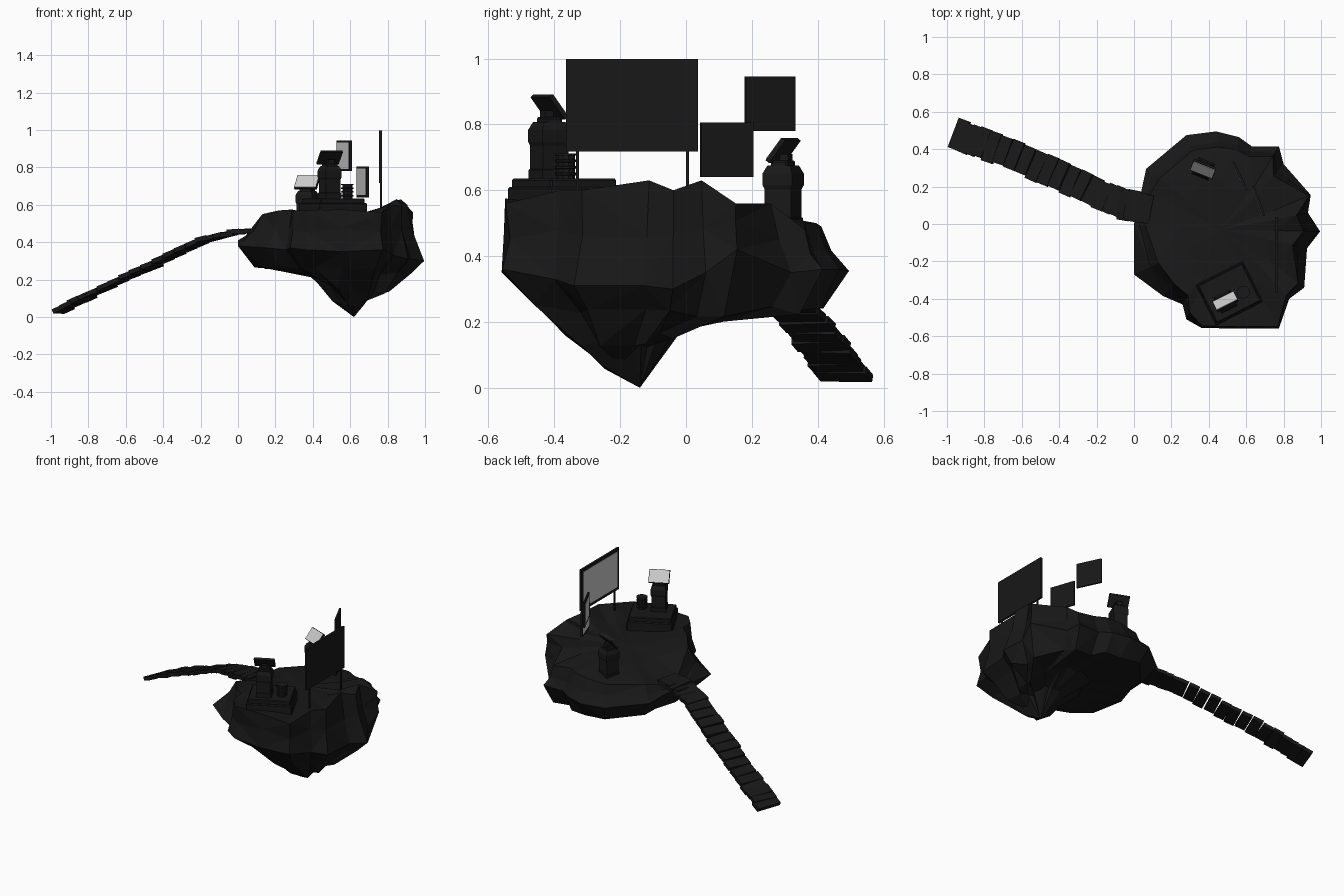
import bpy, bmesh, math, random
from mathutils import Vector, Matrix

if "Cube" in bpy.data.objects:
    bpy.data.objects.remove(bpy.data.objects["Cube"])

random.seed(4)
dark = bpy.data.materials.new("dark_stone")
dark.diffuse_color = (0.009, 0.009, 0.009, 1)
dark.use_nodes = True
dark.node_tree.nodes["Principled BSDF"].inputs["Base Color"].default_value = dark.diffuse_color


def finish(name, bm, mat=dark):
    bmesh.ops.recalc_face_normals(bm, faces=bm.faces)
    me = bpy.data.meshes.new(name)
    bm.to_mesh(me)
    bm.free()
    ob = bpy.data.objects.new(name, me)
    bpy.context.collection.objects.link(ob)
    if mat:
        me.materials.append(mat)
    return ob


def box(name, size, loc, rot=(0, 0, 0), mat=dark, bevel=0):
    bm = bmesh.new()
    bmesh.ops.create_cube(bm, size=1)
    bmesh.ops.scale(bm, vec=size, verts=bm.verts)
    if bevel:
        bmesh.ops.bevel(bm, geom=bm.edges[:], offset=bevel, segments=1, affect='EDGES')
    ob = finish(name, bm, mat)
    ob.location, ob.rotation_euler = loc, rot
    return ob


def loft(bm, rings):
    """Skin a stack of equal-length rings, with single points as end caps."""
    vs = [[bm.verts.new(p) for p in r] for r in rings]
    for a, b in zip(vs, vs[1:]):
        n = max(len(a), len(b))
        for i in range(n):
            j = (i + 1) % n
            if len(a) == 1:
                bm.faces.new((a[0], b[i], b[j]))
            elif len(b) == 1:
                bm.faces.new((a[i], a[j], b[0]))
            else:
                bm.faces.new((a[i], a[j], b[j], b[i]))


def turned(name, profile, sides, loc, yaw=0):
    rings = [[(0, 0, profile[0][1])]]
    for r, z in profile:
        rings.append([(r * math.cos(t), r * math.sin(t), z) for t in
                      (math.tau * (k + .5) / sides for k in range(sides))])
    rings.append([(0, 0, profile[-1][1])])
    bm = bmesh.new()
    loft(bm, rings)
    bmesh.ops.dissolve_limit(bm, angle_limit=.01, verts=bm.verts, edges=bm.edges)
    ob = finish(name, bm)
    ob.location, ob.rotation_euler = loc, (0, 0, yaw)
    return ob


# floating rock: outline x, y, height at widest, rim height, rim inset
outline = [
    (.00, -.27, .38, .55, .74), (.155, -.385, .37, .57, .82), (.26, -.43, .36, .575, .88),
    (.28, -.51, .37, .57, .92), (.36, -.555, .36, .57, .98), (.56, -.56, .35, .575, .98),
    (.775, -.558, .36, .56, .98), (.83, -.40, .33, .60, .95), (.91, -.34, .31, .60, .92),
    (.925, -.13, .31, .63, .82), (.995, -.04, .30, .60, .82), (.93, .06, .35, .63, .86),
    (.945, .155, .42, .56, .98), (.80, .32, .35, .56, .82), (.775, .415, .36, .48, .88),
    (.63, .415, .36, .50, .88), (.56, .465, .36, .50, .86), (.44, .495, .355, .49, .84),
    (.28, .475, .36, .48, .84), (.065, .295, .38, .47, .84), (.04, .18, .40, .45, .90),
    (.00, .0, .41, .46, .88)]
centre, tip = Vector((.5, -.03)), Vector((.62, -.14))


def jit(a):
    return random.uniform(-a, a)


def under(scale, to_tip, z0, zc, zs, tilt, wob):
    ring = []
    for x, y, *_ in outline:
        d = Vector((x, y)) - centre
        u = d.normalized()
        p = centre.lerp(tip, to_tip) + d * (scale + tilt * u.y + jit(wob))
        ring.append((p.x, p.y, z0 + zc * u.x + zs * u.y + jit(wob * .35)))
    return ring


rim, shelf, mid, wide = [], [], [], []
for x, y, zm, zr, s in outline:
    d = Vector((x, y)) - centre
    p, q = centre + d * s, centre + d * (.5 + jit(.06))
    m = centre + d * ((1 + s) / 2 - .02 + jit(.025))
    rim.append((p.x, p.y, zr))
    shelf.append((q.x, q.y, .545 + (zr - .55) * .25))
    mid.append((m.x, m.y, (zm + zr) / 2 + jit(.02)))
    wide.append((x, y, zm))
bm = bmesh.new()
loft(bm, [[(.46, -.03, .545)], shelf, rim, mid, wide,
          under(.83, .1, .25, -.025, 0, .06, .04), under(.45, .8, .19, -.045, .045, .03, .05),
          under(.2, .95, .115, .01, .05, 0, .03), [(.62, -.14, 0)]])
bmesh.ops.triangulate(bm, faces=bm.faces)
finish("floating_rock", bm)

# stepped plank path climbing to the rock
way = [Vector(p) for p in ((-.934, .478, .042), (-.8, .425, .115), (-.6, .35, .215), (-.4, .26, .305),
                           (-.2, .165, .405), (-.06, .105, .447), (.06, .08, .458))]
N = 21
for k in range(N):
    t = k / (N - 1) * (len(way) - 1)
    i = min(int(t), len(way) - 2)
    d = way[i + 1] - way[i]
    p = way[i].lerp(way[i + 1], t - i)
    pitch = math.atan2(d.z, d.xy.length) * .85
    box("path_plank", (.066, .16 + jit(.01), .024),
        p + Vector((0, jit(.006), jit(.004))) * (k > 0),
        (jit(.05), -pitch, math.atan2(d.y, d.x) + jit(.04)))


# square console towers with a tilted display
def console(name, x, y, z, h, yaw):
    turned(name + "_tower", [(.066, 0), (.066, .03), (.061, .033), (.061, h - .012), (.068, h),
                             (.068, h + .036), (.052, h + .06)], 4, (x, y, z), yaw)
    rot = Matrix.Rotation(yaw, 4, 'Z') @ Matrix.Rotation(-math.radians(52), 4, 'X')
    c = Vector((x, y, z + h + .106))
    back = rot.to_3x3() @ Vector((0, 0, -.012))
    box(name + "_neck", (.035, .028, .05), (x + back.x, y + back.y, z + h + .07), (0, 0, yaw))
    box(name + "_collar", (.07, .055, .02), (x, y, z + h + .065), (0, 0, yaw), bevel=.005)
    box(name + "_display_case", (.128, .086, .014), c, rot.to_euler())
    box(name + "_display", (.122, .08, .004), c + rot.to_3x3() @ Vector((0, 0, .0075)),
        rot.to_euler(), None)


yaw = math.radians(27)
box("plinth_lower", (.285, .245, .07), (.51, -.37, .575), (0, 0, yaw), bevel=.006)
box("plinth_upper", (.265, .225, .03), (.51, -.37, .62), (0, 0, yaw), bevel=.005)
console("front_console", .49, -.415, .632, .115, yaw)
console("rear_console", .37, .295, .485, .13, math.radians(158))

# ribbed barrel beside the front console
ribs = []
for k in range(4):
    z = .02 * k
    ribs += [(.028, z), (.028, z + .011), (.035, z + .012), (.035, z + .018)]
turned("ribbed_barrel", ribs, 10, (.585, -.365, .634))


# upright display boards facing the path side
def board(name, a, b, z0, z1, thick, border):
    a, b = Vector(a), Vector(b)
    d = b - a
    w, h = d.length, z1 - z0
    m = (a + b) / 2
    rot = (0, 0, math.atan2(d.y, d.x))
    n = Vector((d.y, -d.x)).normalized()
    box(name + "_frame", (w, thick, h), (m.x, m.y, (z0 + z1) / 2), rot)
    s = m + n * (thick / 2)
    box(name + "_screen", (w - 2 * border, .003, h - 2 * border), (s.x, s.y, (z0 + z1) / 2), rot, None)


board("large_board", (.762, .037), (.762, -.365), .718, .998, .014, .02)
board("low_board", (.639, .203), (.694, .045), .64, .805, .012, .012)
board("high_board", (.532, .33), (.603, .18), .78, .945, .012, .012)
for y, z in ((-.33, .54), (.005, .56)):
    box("board_post", (.009, .009, .75 - z), (.765, y, (z + .75) / 2))
